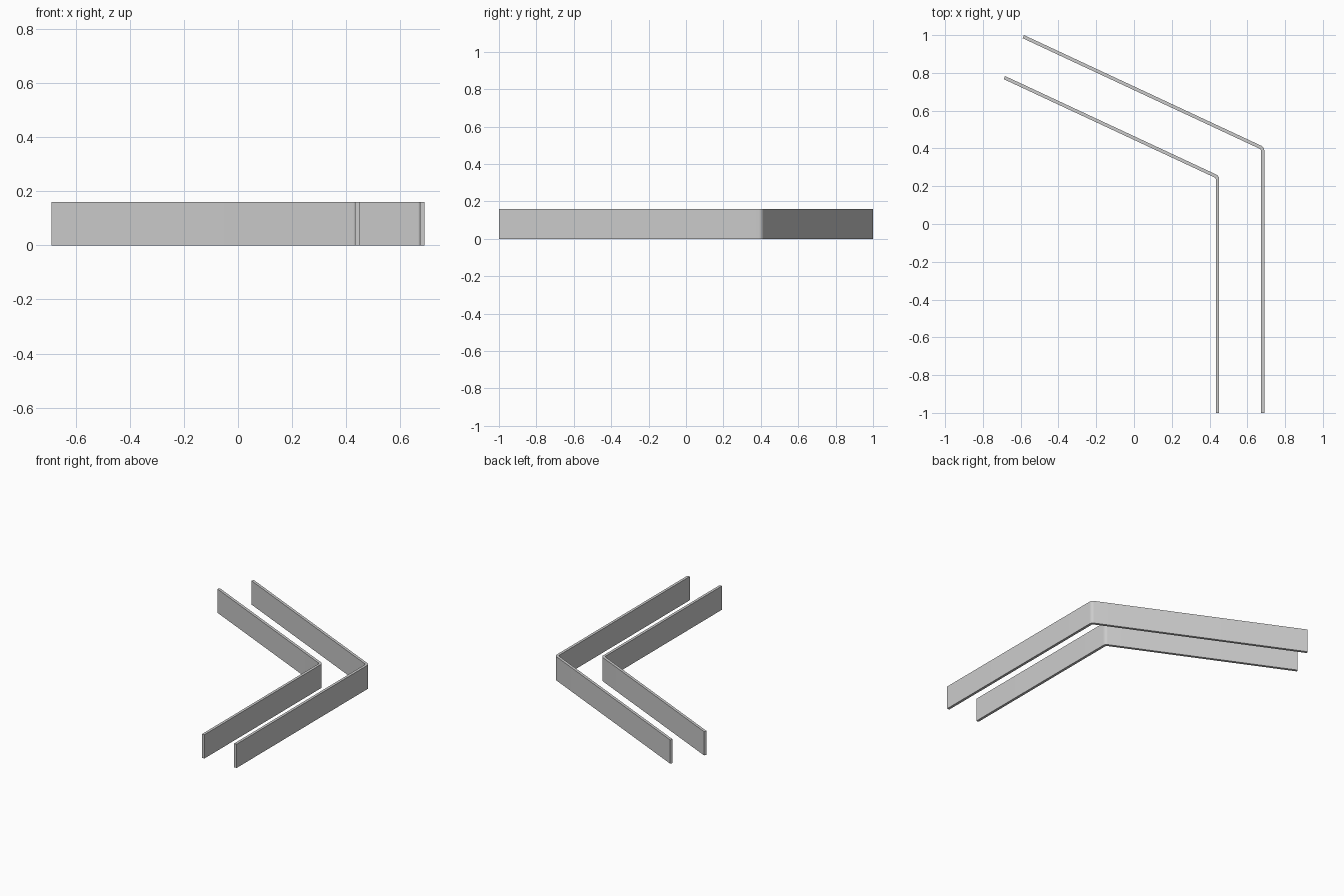
import bpy, bmesh, math
from mathutils import Vector

cube = bpy.data.objects.get("Cube")
if cube:
    bpy.data.objects.remove(cube, do_unlink=True)

HEIGHT, THICK, BEND_RADIUS, STEPS = 0.16, 0.018, 0.02, 8
TURN = math.radians(65)

grey = bpy.data.materials.new("plain_grey")
grey.use_nodes = True
colour = (0.6, 0.6, 0.6, 1)
grey.diffuse_color = colour
grey.node_tree.nodes["Principled BSDF"].inputs["Base Color"].default_value = colour


def bent_strip(name, corner, back_length):
    """Upright flat bar running back from y = -1, then bent round to the right."""
    corner = Vector(corner)
    along = Vector((-math.sin(TURN), math.cos(TURN)))
    setback = BEND_RADIUS * math.tan(TURN / 2)
    centre = corner + Vector((-BEND_RADIUS, -setback))

    # Centreline points paired with outward normals
    path = [(Vector((corner.x, -1)), Vector((1, 0)))]
    for i in range(STEPS + 1):
        a = TURN * i / STEPS
        n = Vector((math.cos(a), math.sin(a)))
        path.append((centre + n * BEND_RADIUS, n))
    path.append((corner + along * back_length, n))

    outline = [p + n * THICK / 2 for p, n in path]
    outline += [p - n * THICK / 2 for p, n in reversed(path)]

    # Extrude the plan outline upwards
    bm = bmesh.new()
    base = bm.faces.new([bm.verts.new((p.x, p.y, 0)) for p in outline])
    top = bmesh.ops.extrude_face_region(bm, geom=[base], use_keep_orig=True)
    moved = [g for g in top["geom"] if isinstance(g, bmesh.types.BMVert)]
    bmesh.ops.translate(bm, vec=(0, 0, HEIGHT), verts=moved)
    bmesh.ops.recalc_face_normals(bm, faces=bm.faces)
    mesh = bpy.data.meshes.new(name)
    bm.to_mesh(mesh)
    bm.free()
    mesh.materials.append(grey)

    obj = bpy.data.objects.new(name, mesh)
    bpy.context.collection.objects.link(obj)
    bpy.ops.object.select_all(action="DESELECT")
    obj.select_set(True)
    bpy.context.view_layer.objects.active = obj
    bpy.ops.object.shade_smooth_by_angle(angle=math.radians(30))


bent_strip("outer_strip", (0.681, 0.401), 1.398)
bent_strip("inner_strip", (0.442, 0.249), 1.245)
